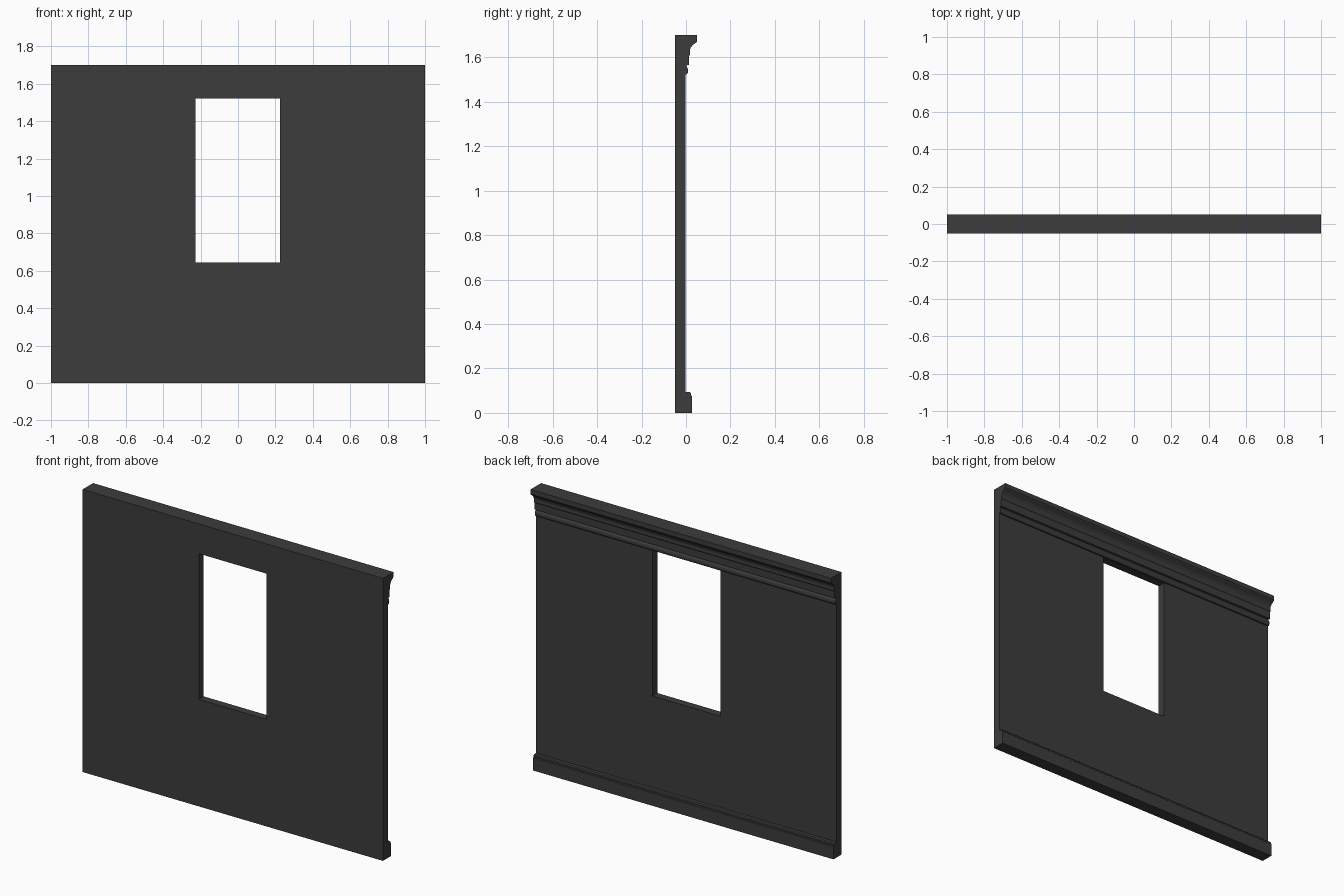
import bpy, bmesh

if "Cube" in bpy.data.objects:
    bpy.data.objects.remove(bpy.data.objects["Cube"])

FRONT, BACK, TOP = -0.05, -0.003, 1.70

# Wall cross-section (y, z): plain front, skirting and crown moulding on the back
skirting = [(0.026, 0), (0.026, 0.076), (0.022, 0.080), (0.022, 0.088),
            (0.017, 0.094), (BACK, 0.094)]
bead = [(BACK, 1.523), (0.004, 1.524), (0.009, 1.531), (0.010, 1.540),
        (0.008, 1.550), (0.003, 1.556), (0.002, 1.564)]
crown = [(0.014, 1.566), (0.014, 1.606), (0.018, 1.612), (0.017, 1.630),
         (0.021, 1.643), (0.030, 1.655), (0.046, 1.667), (0.050, 1.672), (0.050, TOP)]
profile = [(FRONT, 0)] + skirting + bead + crown + [(FRONT, TOP)]


def extrude_x(name, section, x0, x1):
    """Closed solid made by sweeping a (y, z) section along x."""
    bm = bmesh.new()
    face = bm.faces.new([bm.verts.new((x0, y, z)) for y, z in section])
    ext = bmesh.ops.extrude_face_region(bm, geom=[face], use_keep_orig=True)
    moved = [v for v in ext["geom"] if isinstance(v, bmesh.types.BMVert)]
    bmesh.ops.translate(bm, verts=moved, vec=(x1 - x0, 0, 0))
    bmesh.ops.recalc_face_normals(bm, faces=bm.faces[:])
    mesh = bpy.data.meshes.new(name)
    bm.to_mesh(mesh)
    bm.free()
    obj = bpy.data.objects.new(name, mesh)
    bpy.context.collection.objects.link(obj)
    return obj


wall = extrude_x("wall_panel", profile, -1, 1)

# Window opening
cutter = extrude_x("window_cutter",
                   [(-0.2, 0.644), (0.2, 0.644), (0.2, 1.521), (-0.2, 1.521)],
                   -0.226, 0.224)
cutter.hide_render = True
cutter.display_type = 'WIRE'
cut = wall.modifiers.new("window_opening", 'BOOLEAN')
cut.operation = 'DIFFERENCE'
cut.solver = 'EXACT'
cut.object = cutter

# Dark paint
paint = bpy.data.materials.new("dark_paint")
paint.diffuse_color = (0.045, 0.045, 0.045, 1)
paint.use_nodes = True
paint.node_tree.nodes["Principled BSDF"].inputs["Base Color"].default_value = paint.diffuse_color
wall.data.materials.append(paint)
